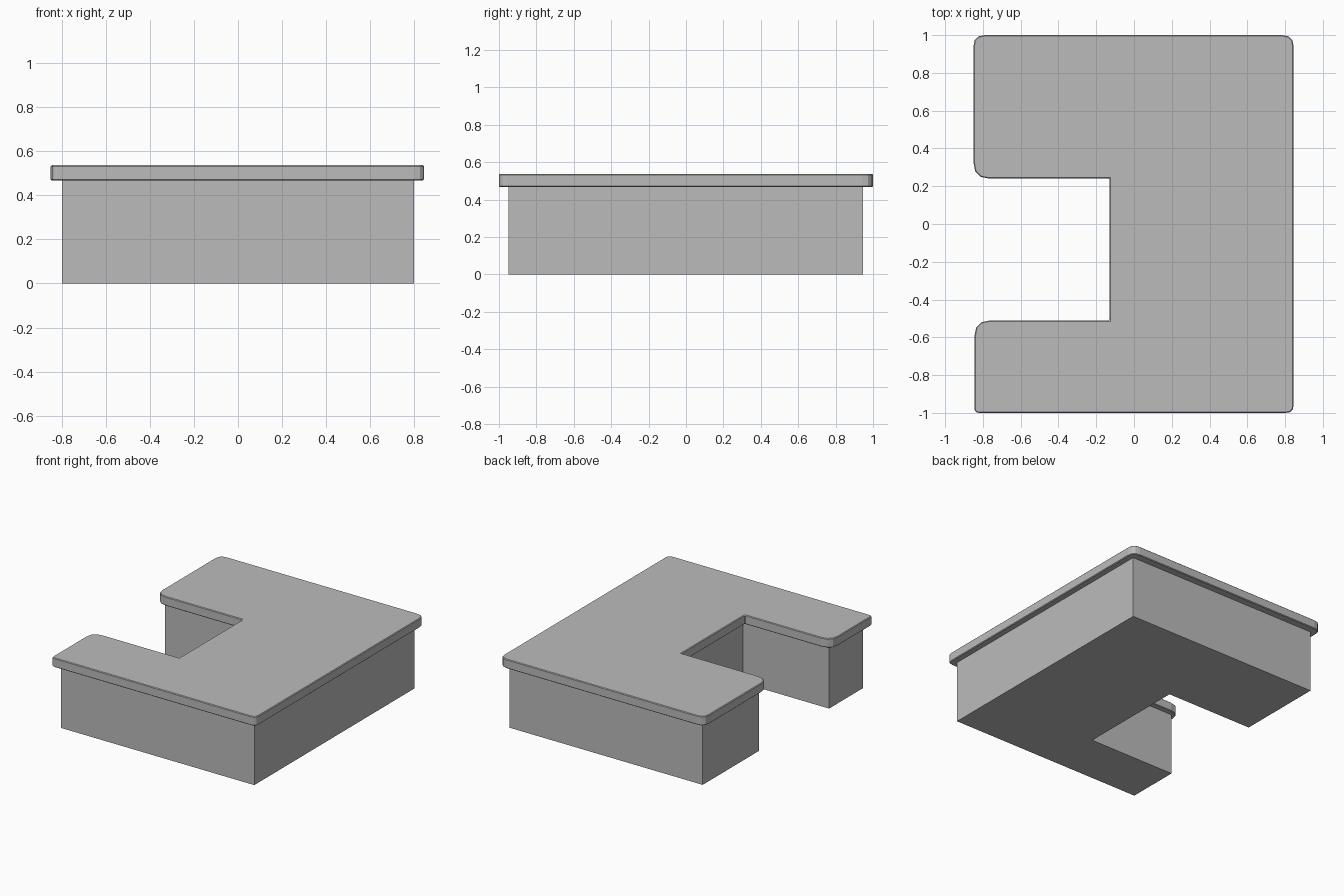
import bpy
import bmesh
from math import pi
from mathutils import Vector

cube = bpy.data.objects.get("Cube")
if cube:
    bpy.data.objects.remove(cube, do_unlink=True)

grey = bpy.data.materials.new("plain grey")
grey.use_nodes = True
colour = (0.5, 0.5, 0.5, 1)
grey.diffuse_color = colour
grey.node_tree.nodes["Principled BSDF"].inputs["Base Color"].default_value = colour


def rounded(corners, steps=3):
    """Turn (x, y, radius) corners into an outline with rounded corners."""
    points = []
    for i, (x, y, radius) in enumerate(corners):
        corner = Vector((x, y))
        if not radius:
            points.append(corner)
            continue
        before = Vector(corners[i - 1][:2])
        after = Vector(corners[(i + 1) % len(corners)][:2])
        start = corner + (before - corner).normalized() * radius
        end = corner + (after - corner).normalized() * radius
        for k in range(steps + 1):
            t = k / steps
            points.append(start * (1 - t) ** 2 + corner * 2 * t * (1 - t) + end * t ** 2)
    return points


def extruded(name, outline, bottom, top):
    """Upright prism over an outline."""
    bm = bmesh.new()
    base = bm.faces.new([bm.verts.new((p.x, p.y, bottom)) for p in outline])
    raised = bmesh.ops.extrude_face_region(bm, geom=[base], use_keep_orig=True)["geom"]
    for v in raised:
        if isinstance(v, bmesh.types.BMVert):
            v.co.z = top
    bmesh.ops.recalc_face_normals(bm, faces=bm.faces)
    mesh = bpy.data.meshes.new(name)
    bm.to_mesh(mesh)
    bm.free()
    mesh.materials.append(grey)
    obj = bpy.data.objects.new(name, mesh)
    bpy.context.collection.objects.link(obj)
    return obj


# Counter body: a C shape with its recess open towards -x
body = [(-0.8, -0.95, 0), (0.8, -0.95, 0), (0.8, 0.945, 0), (-0.8, 0.945, 0),
        (-0.8, 0.28, 0), (-0.085, 0.28, 0), (-0.085, -0.55, 0), (-0.8, -0.55, 0)]
extruded("counter_body", rounded(body), 0, 0.47)

# Overhanging worktop with rounded outer corners
slab = [(-0.845, -1, 0.025), (0.845, -1, 0.04), (0.845, 1, 0.06), (-0.85, 1, 0.06),
        (-0.85, 0.24, 0.085), (-0.13, 0.24, 0), (-0.13, -0.51, 0), (-0.845, -0.51, 0.085)]
worktop = extruded("worktop", rounded(slab), 0.468, 0.537)

# Slightly softened rim
rim = worktop.modifiers.new("rim", "BEVEL")
rim.width = 0.005
rim.segments = 1
rim.limit_method = "ANGLE"
rim.angle_limit = pi / 3
